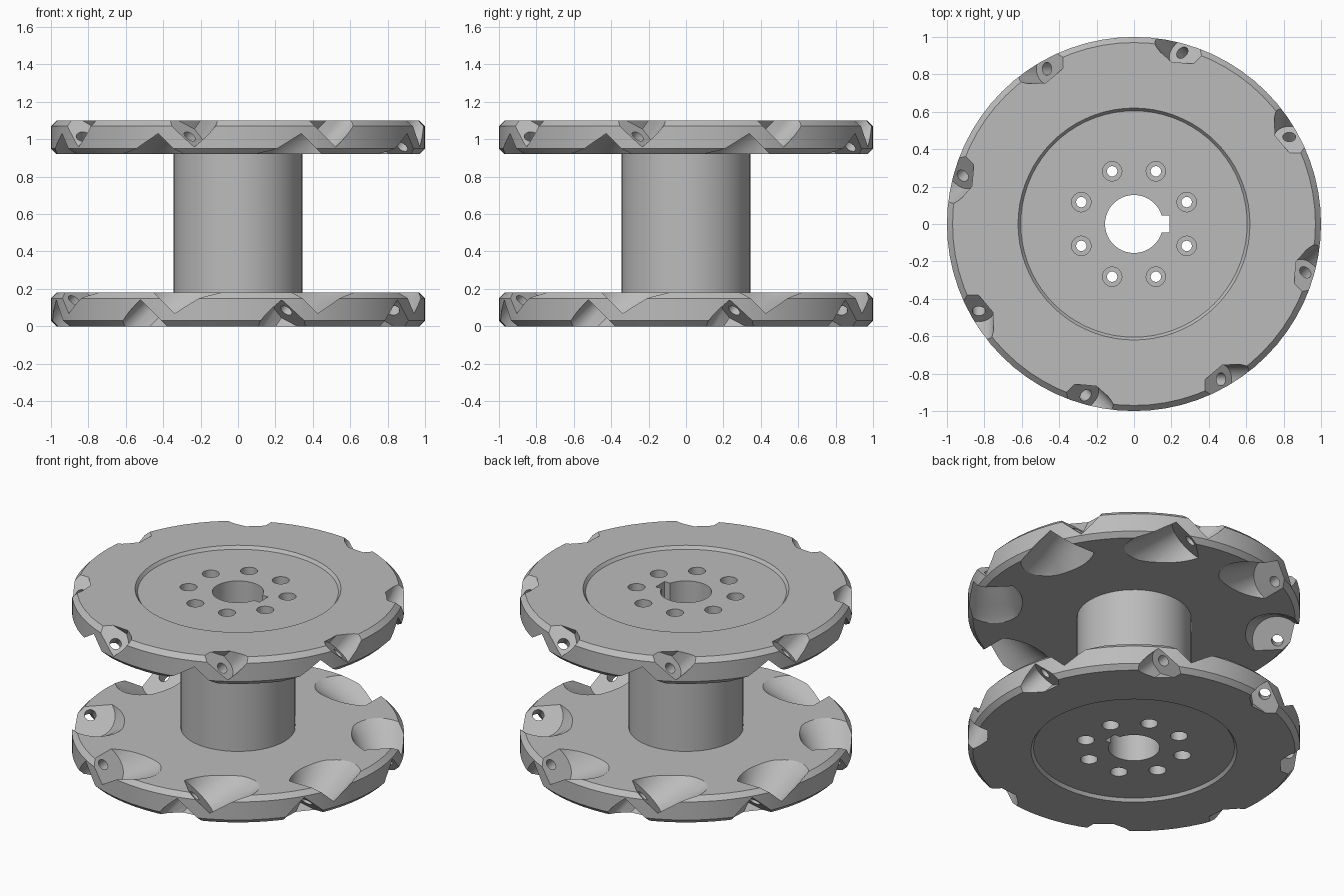
import bpy, bmesh
from math import pi, sin, cos, radians
from mathutils import Matrix

if "Cube" in bpy.data.objects:
    bpy.data.objects.remove(bpy.data.objects["Cube"])

COUNT = 8          # rollers and bolts per plate
MID = 0.55         # half height of the hub
AXLE_R = 0.83      # distance of roller axles from the centre

metal = bpy.data.materials.new("grey_metal")
metal.use_nodes = True
grey = (0.5, 0.5, 0.5, 1)
metal.diffuse_color = grey
metal.node_tree.nodes["Principled BSDF"].inputs["Base Color"].default_value = grey


def loft(bm, rings, mat=Matrix()):
    """Closed solid through rings of equal point count."""
    loops = [[bm.verts.new(mat @ Matrix.Translation(p).translation) for p in r] for r in rings]
    n = len(loops[0])
    for a, b in zip(loops, loops[1:]):
        for i in range(n):
            j = (i + 1) % n
            bm.faces.new((a[i], a[j], b[j], b[i]))
    bm.faces.new(loops[0][::-1])
    bm.faces.new(loops[-1])


def turned(bm, profile, sides, mat=Matrix()):
    """Solid of revolution from (radius, height) pairs."""
    loft(bm, [[(r * cos(2 * pi * i / sides), r * sin(2 * pi * i / sides), z)
               for i in range(sides)] for r, z in profile], mat)


def prism(bm, outline, z0, z1, mat=Matrix()):
    loft(bm, [[(x, y, z) for x, y in outline] for z in (z0, z1)], mat)


def make(name, bm):
    bmesh.ops.recalc_face_normals(bm, faces=bm.faces)
    me = bpy.data.meshes.new(name)
    bm.to_mesh(me)
    bm.free()
    me.materials.append(metal)
    ob = bpy.data.objects.new(name, me)
    bpy.context.collection.objects.link(ob)
    return ob


def cut(ob, bm):
    """Subtract the solids in bm from ob and discard the cutter."""
    tool = make("cutter", bm)
    tool.hide_render = True
    mod = ob.modifiers.new("cut", "BOOLEAN")
    mod.operation, mod.solver, mod.object = "DIFFERENCE", "EXACT", tool
    mod.use_self = True
    bpy.context.view_layer.objects.active = ob
    bpy.ops.object.modifier_apply(modifier=mod.name)
    bpy.data.objects.remove(tool)


def smooth(ob):
    bpy.ops.object.select_all(action="DESELECT")
    ob.select_set(True)
    bpy.context.view_layer.objects.active = ob
    bpy.ops.object.shade_smooth_by_angle(angle=radians(25))


def around(offset=0.0):
    return [Matrix.Rotation(2 * pi * (i + offset) / COUNT, 4, "Z") for i in range(COUNT)]


# Frames whose z axis runs along each slanted roller axle
axles = [m @ Matrix.Translation((AXLE_R, 0, MID)) @ Matrix.Rotation(radians(-45), 4, "X")
         for m in around()]
bolts = [m @ Matrix.Translation((0.305, 0, 0)) for m in around(0.5)]


def cut_centre(ob):
    """Keyed bore and bolt holes."""
    bm = bmesh.new()
    key = 0.295
    bore = [(0.155 * cos(a), 0.155 * sin(a))
            for a in (key + (2 * pi - 2 * key) * i / 40 for i in range(41))]
    prism(bm, bore + [(0.19, -0.045), (0.19, 0.045)], -0.1, 1.2)
    for m in bolts:
        turned(bm, [(0.028, -0.1), (0.028, 1.2)], 16, m)
    cut(ob, bm)


# Top plate: chamfered disc with a shallow round recess
bm = bmesh.new()
turned(bm, [(0.97, 0.92), (1, 0.95), (1, 1.07), (0.97, 1.1), (0.62, 1.1), (0.605, 1.08)], 72)
top_plate = make("top_plate", bm)

# Barrel-shaped roller clearance on the inner side
bm = bmesh.new()
for m in axles:
    turned(bm, [(0.265, 0.2), (0.24, 0.325), (0.21, 0.4), (0.182, 0.49), (0.15, 0.58)], 40, m)
cut(top_plate, bm)

# Fastener pockets on the outer side, open to the rim
bm = bmesh.new()
arc = [(0.08 * cos(a), 0.08 * sin(a)) for a in (pi / 2 + pi / 2 * i / 8 for i in range(9))]
for m in axles:
    prism(bm, [(0.2, 0.08)] + arc + [(-0.075, -0.056), (0.006, -0.124), (0.2, -0.11)],
          0.658, 1.0, m)
cut(top_plate, bm)

# Axle holes
bm = bmesh.new()
for m in axles:
    turned(bm, [(0.035, 0.5), (0.035, 0.75)], 20, m)
cut(top_plate, bm)

# Bore, bolt holes and their counterbores
cut_centre(top_plate)
bm = bmesh.new()
for m in bolts:
    turned(bm, [(0.052, 0.98), (0.052, 1.2)], 20, m)
cut(top_plate, bm)
smooth(top_plate)

# Bottom plate: the same part turned over
bottom_plate = bpy.data.objects.new("bottom_plate", top_plate.data.copy())
bpy.context.collection.objects.link(bottom_plate)
bottom_plate.data.transform(Matrix.Translation((0, 0, 2 * MID)) @ Matrix.Rotation(pi, 4, "X"))

# Central barrel between the plates
bm = bmesh.new()
turned(bm, [(0.345, 0.18), (0.345, 0.92)], 48)
barrel = make("central_barrel", bm)
cut_centre(barrel)
smooth(barrel)
